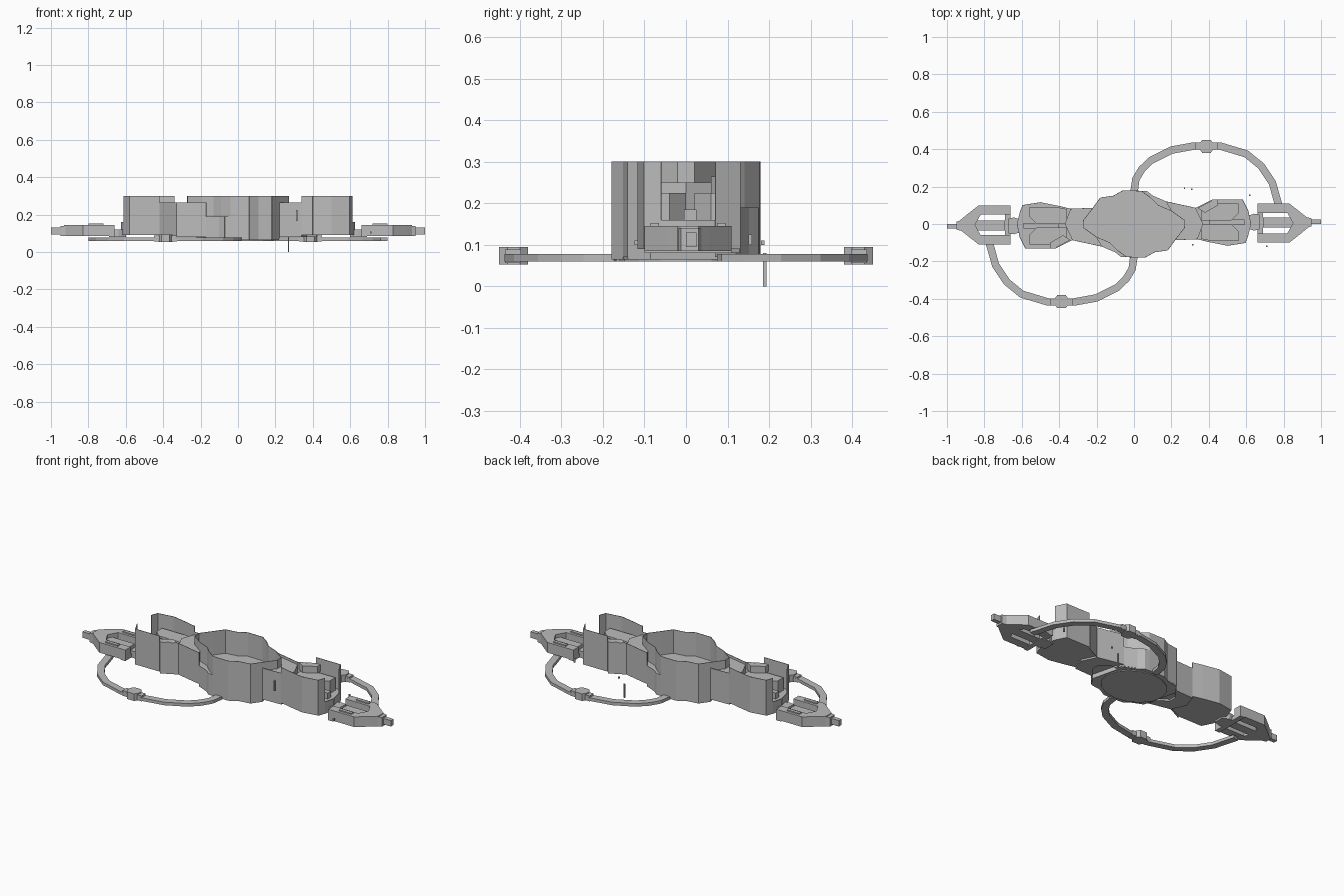
import bpy, bmesh, math
from mathutils import Vector

old = bpy.data.objects.get("Cube")
if old:
    bpy.data.objects.remove(old, do_unlink=True)

grey = bpy.data.materials.new("plain grey")
grey.use_nodes = True
COLOUR = (0.5, 0.5, 0.5, 1)
grey.diffuse_color = COLOUR
grey.node_tree.nodes["Principled BSDF"].inputs["Base Color"].default_value = COLOUR


def finish(name, bm):
    bmesh.ops.recalc_face_normals(bm, faces=bm.faces)
    mesh = bpy.data.meshes.new(name)
    bm.to_mesh(mesh)
    bm.free()
    mesh.materials.append(grey)
    ob = bpy.data.objects.new(name, mesh)
    bpy.context.collection.objects.link(ob)
    return ob


def turn(points, s):
    return [(x * s, y * s) for x, y in points]


def add_prism(bm, pts, z0, z1):
    low = [bm.verts.new((x, y, z0)) for x, y in pts]
    high = [bm.verts.new((x, y, z1)) for x, y in pts]
    bm.faces.new(low)
    bm.faces.new(high)
    for i in range(len(pts)):
        j = (i + 1) % len(pts)
        bm.faces.new((low[i], low[j], high[j], high[i]))


def prism(name, pts, z0, z1):
    bm = bmesh.new()
    add_prism(bm, pts, z0, z1)
    return finish(name, bm)


def pair(name, pts, z0, z1):
    """The same prism at both ends, turned half round the centre."""
    prism("right_" + name, pts, z0, z1)
    prism("left_" + name, turn(pts, -1), z0, z1)


def rect(x0, x1, y0, y1):
    return [(x0, y0), (x1, y0), (x1, y1), (x0, y1)]


def ribbon(path, width):
    """Closed outline of a band following an open path."""
    a, b = [], []
    for i, p in enumerate(path):
        q, r = Vector(path[max(i - 1, 0)]), Vector(path[min(i + 1, len(path) - 1)])
        d = (r - q).normalized() * width / 2
        a.append((p[0] - d.y, p[1] + d.x))
        b.append((p[0] + d.y, p[1] - d.x))
    return a + b[::-1]


# Hull outline along the back: x, y, wall top and wall bottom of the next stretch
BACK = [(-.625, .0, .16, .09), (-.61, .06, .30, .09), (-.595, .1, .30, .09),
        (-.5, .115, .30, .09), (-.4, .095, .30, .09), (-.34, .08, .265, .08),
        (-.22, .085, .30, .07), (-.18, .14, .30, .07), (-.11, .15, .30, .065),
        (-.06, .178, .30, .065), (.04, .176, .19, .065), (.07, .174, .19, .065),
        (.1, .15, .19, .07), (.17, .12, .265, .08), (.33, .085, .265, .08),
        (.42, .13, .30, .09), (.58, .13, .30, .09), (.61, .07, .16, .09)]

# Thin outer walls, one panel per stretch
for side, s in (("back", 1), ("front", -1)):
    bm = bmesh.new()
    for p, q in zip(BACK, BACK[1:] + [(.625, 0, 0, 0)]):
        add_prism(bm, ribbon(turn([p[:2], q[:2]], s), .003), p[3], p[2])
    finish(side + "_outer_wall", bm)

# Inner basin walls, which cut across the outline towards each neck
INNER = [(.04, .176), (.09, .14), (.13, .1), (.2, .07), (.27, .02), (.27, -.02), (.22, -.085)]
pair("basin_wall", ribbon(INNER, .003), .12, .30)

# Floors of the central basin and the two end towers
half = [(x, y) for x, y, t, b in BACK]
arc = [p for p in half if -.2 < p[0] < .03] + INNER
prism("central_floor", arc + turn(arc, -1), .09, .16)
middle = [p for p in half if abs(p[0]) < .25]
prism("hull_underside", middle + turn(middle, -1), .065, .09)
tower = [p for p in half if p[0] > .3] + [(.625, 0)]
tower += [(-x, -y) for x, y in half if x < -.3 and y > 0]
pair("tower_floor", tower, .09, .15)
disc = [(.19 * math.cos(a * math.pi / 8), .16 * math.sin(a * math.pi / 8)) for a in range(16)]
prism("hull_base", disc, .06, .07)

# Raised decks between the towers and the basin, and ledges beside it
pair("neck_deck", [(.27, .02), (.27, -.02), (.22, -.085), (.34, -.08), (.37, 0), (.33, .085),
                   (.17, .12), (.2, .07)], .08, .25)
pair("side_ledge", [(.04, .175), (.07, .173), (.1, .149), (.17, .12), (.2, .07),
                    (.13, .1), (.09, .14)], .07, .19)

# Terraces inside each tower
pair("tower_terrace_a", [(.36, .02), (.52, .02), (.56, .06), (.56, .11), (.41, .11), (.36, .08)], .15, .225)
pair("tower_terrace_b", [(.36, 0), (.52, 0), (.56, -.04), (.56, -.09), (.41, -.09), (.36, -.08)], .15, .225)
pair("tower_spine", rect(.4, .59, -.005, .025), .15, .185)
pair("tower_rim", [(.34, .085), (.42, .128), (.45, .128), (.45, .1), (.38, .06)], .225, .265)

# Docking frames at both ends
FRAME_Y = .005
RAIL = [(.66, .105), (.83, .105), (.9, .05), (.93, .025), (.93, 0), (.85, 0), (.82, .055), (.66, .055)]
for sgn, tag in ((1, "a"), (-1, "b")):
    pair("dock_rail_" + tag, [(x, y * sgn + FRAME_Y) for x, y in RAIL], .085, .145)
    pair("dock_fin_" + tag, [(x, y * sgn + FRAME_Y) for x, y in rect(.72, .8, .07, .09)], .145, .152)
pair("dock_middle_bar", rect(.69, .87, -.02, .034), .085, .125)
pair("dock_cross_bar", rect(.66, .69, -.1, .11), .08, .105)
pair("dock_link", [(.6, -.02), (.64, -.035), (.67, -.03), (.67, .05), (.64, .055), (.6, .04)], .08, .12)
pair("dock_nose", [(.91, -.025), (.95, -.012), (.95, .03), (.91, .04)], .085, .14)
pair("dock_tip", rect(.95, 1.0, .0, .025), .095, .13)

# Looped walkways with a pod half way along
LOOP = [(0, .17), (.01, .24), (.04, .29), (.09, .34), (.2, .395), (.32, .417), (.46, .417),
        (.6, .375), (.68, .31), (.74, .22), (.765, .13), (.78, .08)]
pair("loop_walkway", ribbon(LOOP, .04), .06, .078)
pair("loop_pod", [(.35, .4), (.365, .38), (.41, .38), (.425, .4), (.425, .43),
                  (.41, .45), (.365, .45), (.35, .43)], .053, .095)
pair("pod_collar", rect(.325, .45, .398, .436), .056, .088)

# Small loose posts and markers
for name, x, y, z0, z1 in (("hanging_post", .27, .19, 0, .08), ("front_marker", .315, -.11, .165, .225),
                           ("tower_marker", .62, .155, .1, .125), ("dock_marker", .71, -.12, .1, .11),
                           ("back_marker", .31, .185, .1, .11)):
    prism(name, rect(x - .004, x + .004, y - .004, y + .004), z0, z1)
